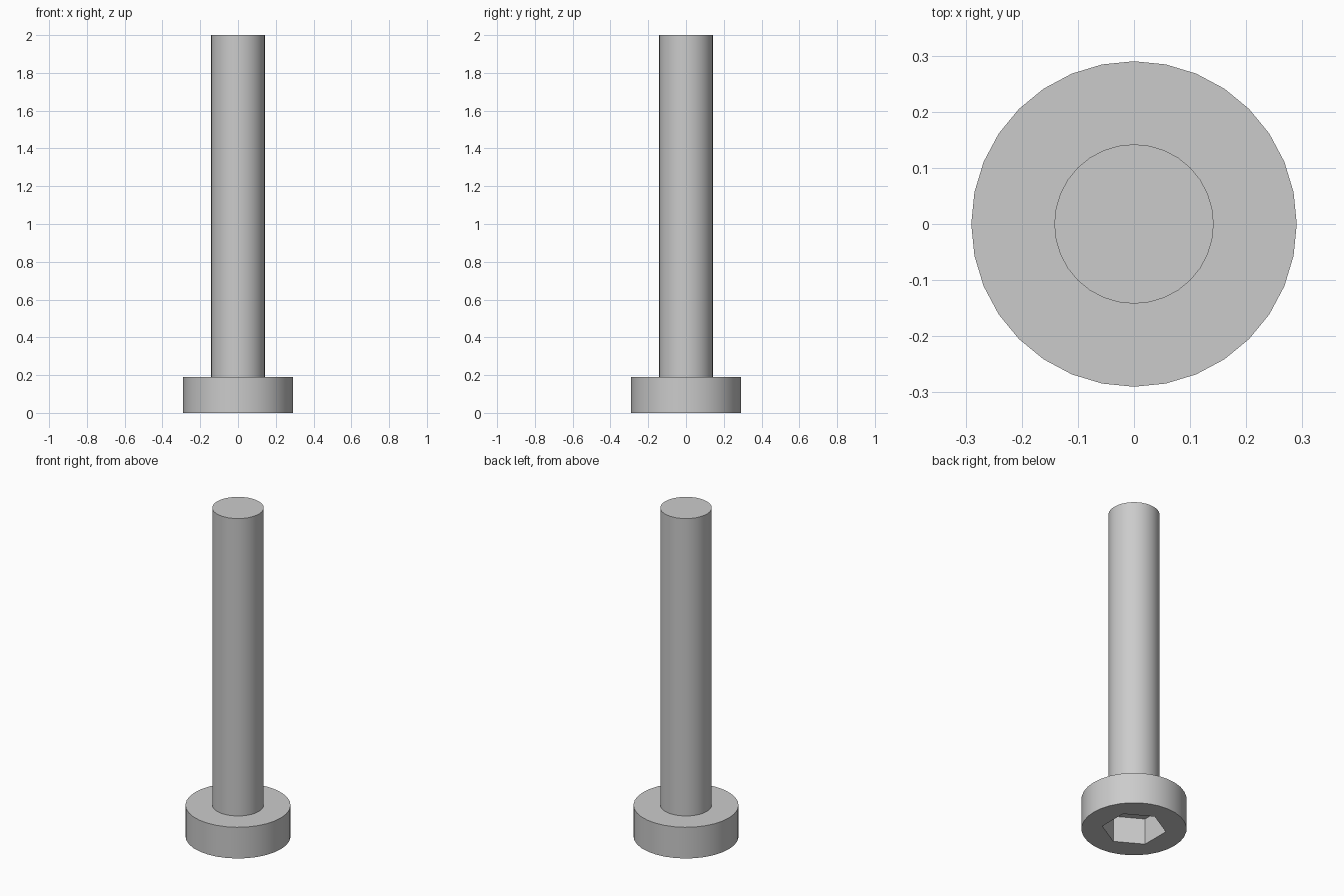
import bpy
import bmesh
import math
from mathutils import Matrix

cube = bpy.data.objects.get("Cube")
if cube:
    bpy.data.objects.remove(cube, do_unlink=True)

SIDES = 32
HEAD_RADIUS, HEAD_TOP = 0.29, 0.19
SHAFT_RADIUS, SHAFT_TOP = 0.142, 2.0
SOCKET_RADIUS, SOCKET_DEPTH = 0.178, 0.16

steel = bpy.data.materials.new("grey_steel")
steel.use_nodes = True
colour = (0.6, 0.6, 0.6, 1.0)
steel.diffuse_color = colour
steel.node_tree.nodes["Principled BSDF"].inputs["Base Color"].default_value = colour


def prism(name, radius, bottom, top, sides, turn=0.0):
    """Upright prism with its first corner at the angle turn."""
    bm = bmesh.new()
    ring = [bm.verts.new((radius * math.cos(turn + math.tau * i / sides),
                          radius * math.sin(turn + math.tau * i / sides), bottom))
            for i in range(sides)]
    base = bm.faces.new(ring)
    walls = bmesh.ops.extrude_face_region(bm, geom=[base], use_keep_orig=True)
    raised = [v for v in walls["geom"] if isinstance(v, bmesh.types.BMVert)]
    bmesh.ops.translate(bm, verts=raised, vec=(0, 0, top - bottom))
    bmesh.ops.recalc_face_normals(bm, faces=bm.faces)
    mesh = bpy.data.meshes.new(name)
    bm.to_mesh(mesh)
    bm.free()
    mesh.materials.append(steel)
    obj = bpy.data.objects.new(name, mesh)
    bpy.context.collection.objects.link(obj)
    return obj


# Round head and long plain shaft
head = prism("bolt_head", HEAD_RADIUS, 0.0, HEAD_TOP, SIDES)
shaft = prism("bolt_shaft", SHAFT_RADIUS, HEAD_TOP, SHAFT_TOP, SIDES)

# Hexagonal key socket cut into the underside of the head
cutter = prism("socket_cutter", SOCKET_RADIUS, -0.1, SOCKET_DEPTH, 6, math.pi / 2)
cutter.hide_render = True
cut = head.modifiers.new("hex_socket", "BOOLEAN")
cut.operation = "DIFFERENCE"
cut.solver = "EXACT"
cut.object = cutter
bpy.context.view_layer.update()
bpy.ops.object.select_all(action="DESELECT")
head.select_set(True)
bpy.context.view_layer.objects.active = head
bpy.ops.object.modifier_apply(modifier=cut.name)
bpy.data.objects.remove(cutter, do_unlink=True)

# Smooth round sides, crisp rims and socket corners
shaft.select_set(True)
bpy.ops.object.shade_smooth_by_angle(angle=math.radians(30))
